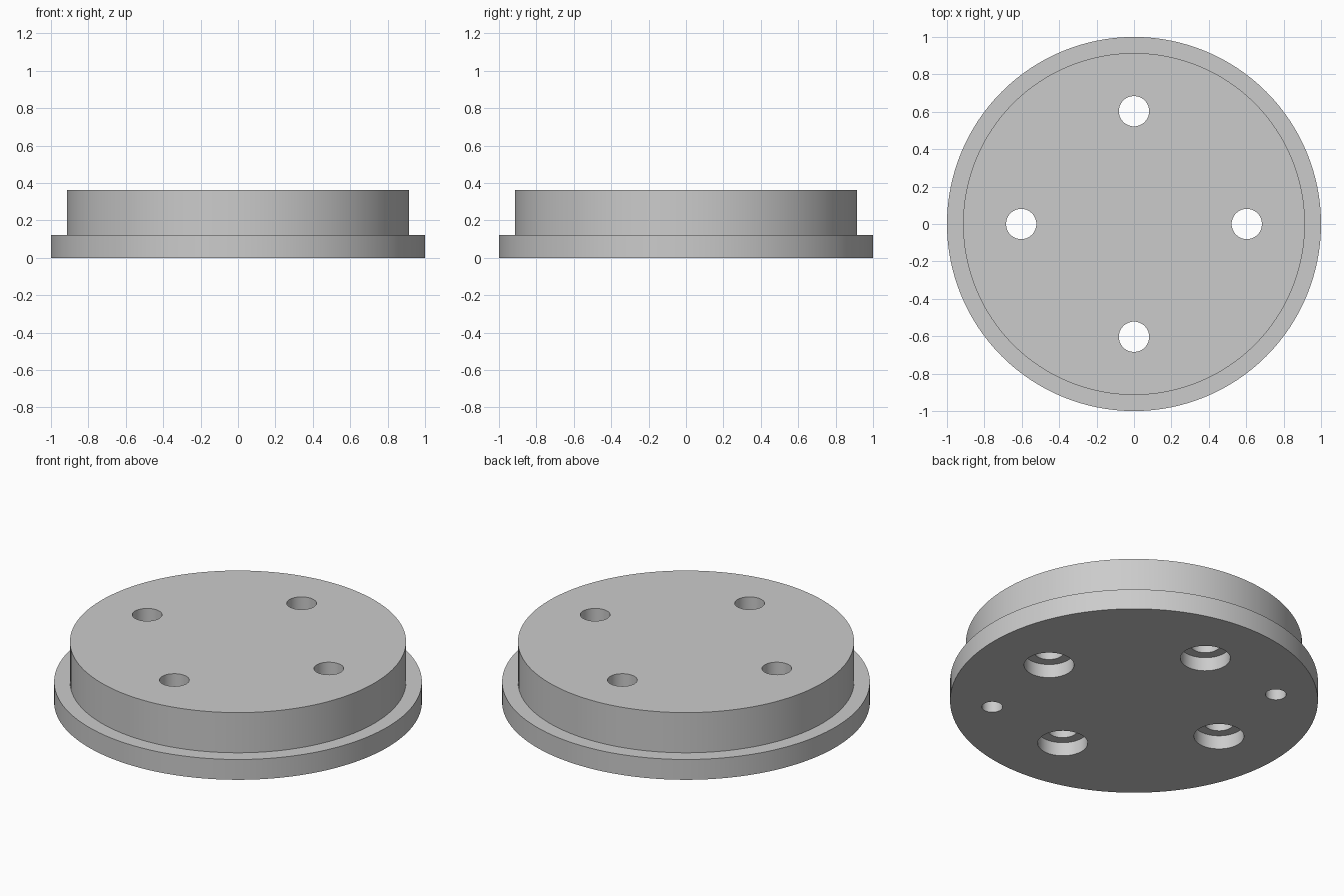
import bpy
import bmesh
from math import radians, cos, sin, tau

cube = bpy.data.objects.get("Cube")
if cube:
    bpy.data.objects.remove(cube, do_unlink=True)

grey = bpy.data.materials.new("plain grey")
grey.use_nodes = True
colour = (0.6, 0.6, 0.6, 1)
grey.diffuse_color = colour
grey.node_tree.nodes["Principled BSDF"].inputs["Base Color"].default_value = colour


def turned(name, profile, sides, location=(0, 0, 0)):
    """Closed solid of revolution from (radius, height) points, bottom to top."""
    bm = bmesh.new()
    rings = [[bm.verts.new((r * cos(tau * i / sides), r * sin(tau * i / sides), z))
              for i in range(sides)] for r, z in profile]
    for low, high in zip(rings, rings[1:]):
        for i in range(sides):
            j = (i + 1) % sides
            bm.faces.new((low[i], low[j], high[j], high[i]))
    bm.faces.new(rings[0][::-1])
    bm.faces.new(rings[-1])
    bmesh.ops.recalc_face_normals(bm, faces=bm.faces)
    mesh = bpy.data.meshes.new(name)
    bm.to_mesh(mesh)
    bm.free()
    mesh.materials.append(grey)
    obj = bpy.data.objects.new(name, mesh)
    obj.location = location
    bpy.context.collection.objects.link(obj)
    return obj


def around(radius, degrees):
    return (radius * cos(radians(degrees)), radius * sin(radians(degrees)), 0)


# Stepped disc: wide flange with a raised drum
R, DRUM, FLANGE_Z, TOP_Z = 1.0, 0.914, 0.122, 0.363
disc = turned("flanged_disc", [(R, 0), (R, FLANGE_Z), (DRUM, FLANGE_Z), (DRUM, TOP_Z)], 128)

# Counterbored through holes and two blind dowel holes in the underside
bolt = [(0.136, -0.1), (0.136, 0.082), (0.081, 0.082), (0.081, 0.5)]
dowel = [(0.057, -0.1), (0.057, 0.2)]
cutters = [turned("bolt_cutter", bolt, 48, around(0.603, a)) for a in (0, 90, 180, 270)]
cutters += [turned("dowel_cutter", dowel, 32, around(0.774, a)) for a in (-45, 135)]

bpy.ops.object.select_all(action='DESELECT')
bpy.context.view_layer.objects.active = disc
disc.select_set(True)
for cutter in cutters:
    cutter.hide_render = True
    cut = disc.modifiers.new("hole", 'BOOLEAN')
    cut.operation = 'DIFFERENCE'
    cut.solver = 'EXACT'
    cut.object = cutter
    bpy.ops.object.modifier_apply(modifier=cut.name)
for cutter in cutters:
    bpy.data.objects.remove(cutter, do_unlink=True)

# Smooth round walls with crisp rims
bpy.ops.object.shade_smooth_by_angle(angle=radians(30))
